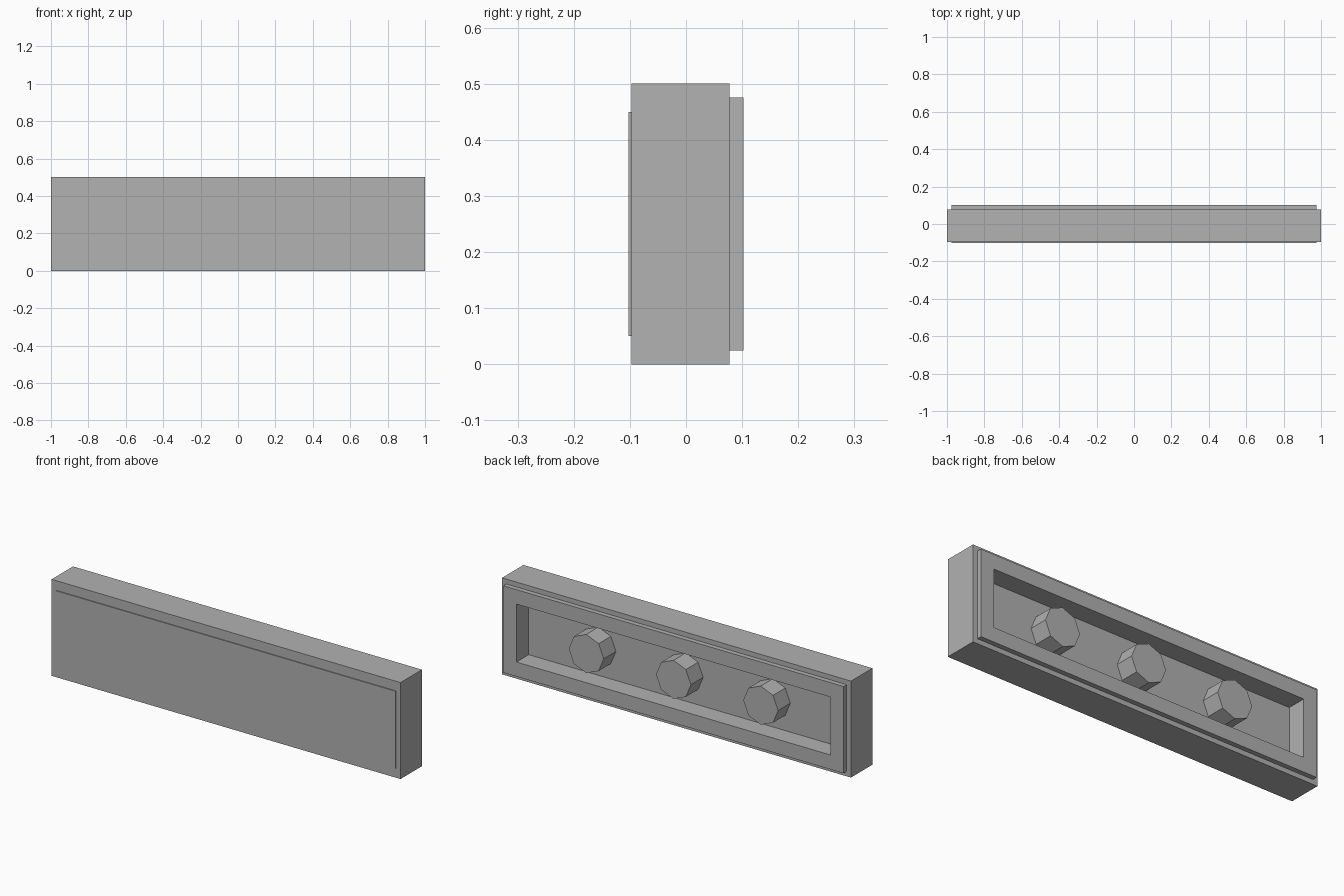
import bpy, bmesh, math
from mathutils import Matrix

if "Cube" in bpy.data.objects:
    bpy.data.objects.remove(bpy.data.objects["Cube"])

grey = bpy.data.materials.new("plain_grey")
grey.diffuse_color = (0.445, 0.445, 0.445, 1)
grey.use_nodes = True
grey.node_tree.nodes["Principled BSDF"].inputs["Base Color"].default_value = grey.diffuse_color

MID_Z = 0.25      # height of the panel's centre line
BACK = 0.1025     # rearmost plane (rim and pegs)
FLOOR = 0.0025    # bottom of the rear recess


def finish(name, bm):
    bmesh.ops.recalc_face_normals(bm, faces=bm.faces)
    mesh = bpy.data.meshes.new(name)
    bm.to_mesh(mesh)
    bm.free()
    mesh.materials.append(grey)
    obj = bpy.data.objects.new(name, mesh)
    bpy.context.collection.objects.link(obj)


def ring_shell(name, rings):
    """Skin a row of rectangles (half width, half height, y) and cap both ends."""
    bm = bmesh.new()
    loops = [[bm.verts.new((sx * hx, y, MID_Z + sz * hz))
              for sx, sz in ((-1, -1), (1, -1), (1, 1), (-1, 1))]
             for hx, hz, y in rings]
    for a, b in zip(loops, loops[1:]):
        for i in range(4):
            j = (i + 1) % 4
            bm.faces.new((a[i], a[j], b[j], b[i]))
    bm.faces.new(loops[0])
    bm.faces.new(loops[-1])
    finish(name, bm)


# Main block, stepped rear rim and hollow recess as one skin
ring_shell("panel_body", [
    (1.0, 0.25, -0.0975), (1.0, 0.25, 0.0775),
    (0.975, 0.225, 0.0775), (0.975, 0.225, BACK),
    (0.9, 0.15, BACK), (0.9, 0.15, FLOOR)])

# Thin raised plate on the front
ring_shell("front_plate", [(0.975, 0.2, -0.1025), (0.975, 0.2, -0.0975)])

# Three eight-sided pegs standing in the recess
for label, x in (("left", -0.5), ("middle", 0.0), ("right", 0.5)):
    bm = bmesh.new()
    place = (Matrix.Translation((x, (FLOOR + BACK) / 2, MID_Z))
             @ Matrix.Rotation(math.radians(90), 4, 'X'))
    bmesh.ops.create_cone(bm, cap_ends=True, segments=8, radius1=0.1,
                          radius2=0.1, depth=BACK - FLOOR, matrix=place)
    finish(label + "_peg", bm)
